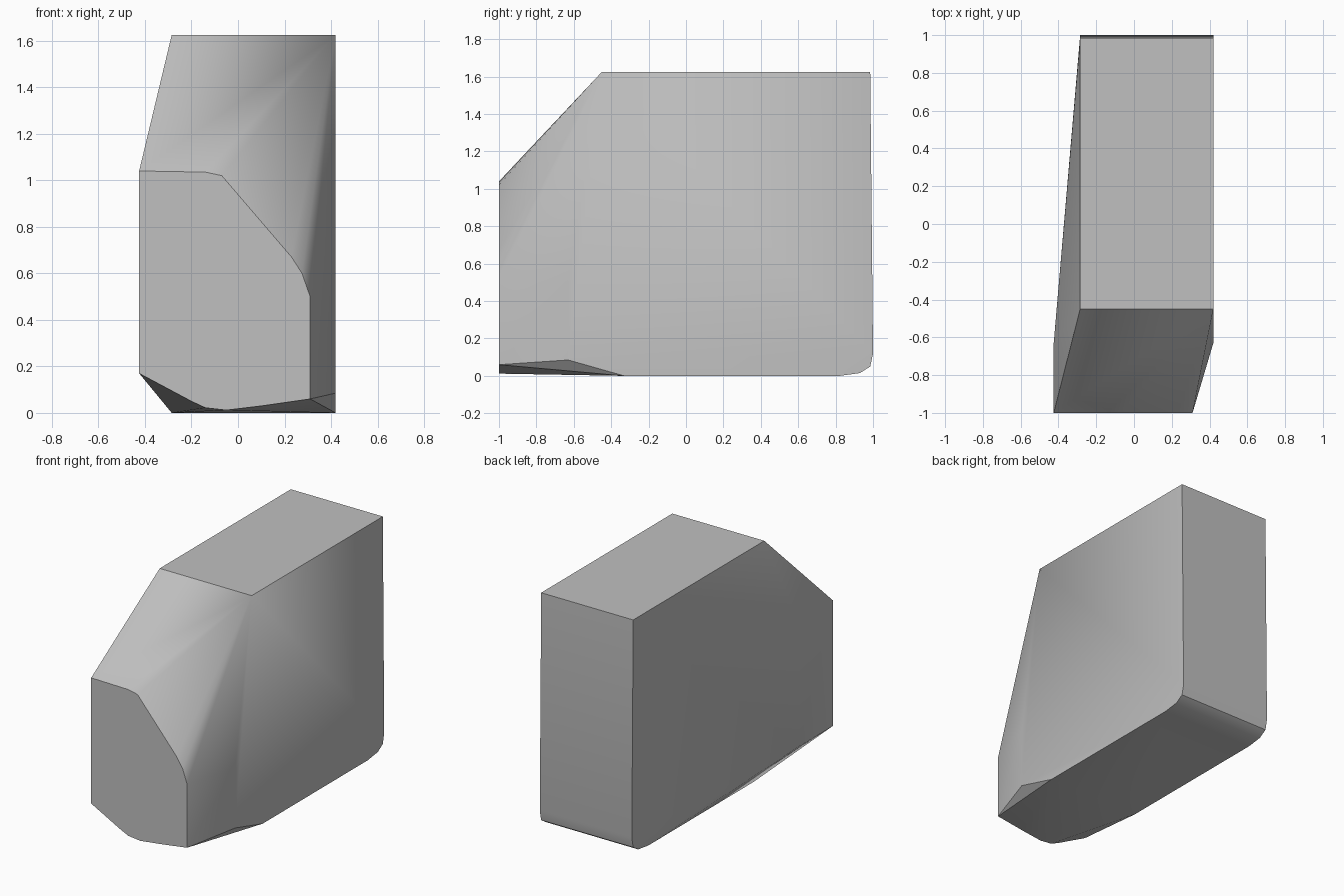
import bpy
import bmesh
import math

if "Cube" in bpy.data.objects:
    bpy.data.objects.remove(bpy.data.objects["Cube"], do_unlink=True)

# Single flat colour
grey = bpy.data.materials.new("plain_grey")
grey.use_nodes = True
colour = (0.53, 0.53, 0.53, 1)
grey.diffuse_color = colour
grey.node_tree.nodes["Principled BSDF"].inputs["Base Color"].default_value = colour

LEFT, RIGHT, BULGE = -0.285, 0.42, -0.425
FRONT, TOP = -1.0, 1.625
SHOULDER = -0.63

# Front face outline as (x, z)
front = [(BULGE, 1.04), (-0.14, 1.035), (-0.07, 1.02), (0.23, 0.67),
         (0.275, 0.6), (0.31, 0.5), (0.31, 0.06), (0.1, 0.03),
         (-0.05, 0.012), (-0.14, 0.022), (-0.2, 0.05), (BULGE, 0.17)]
points = [(x, FRONT, z) for x, z in front]

# Straight rear block profile as (y, z), with a rounded lower back edge
block = [(-0.45, TOP), (0.985, TOP), (1.0, 0.12), (0.985, 0.05),
         (0.93, 0.015), (0.82, 0), (-0.33, 0)]
points += [(x, y, z) for y, z in block for x in (LEFT, RIGHT)]

# Side shoulders where the block starts to taper to the front
points += [(BULGE, SHOULDER, 1.04), (BULGE, SHOULDER, 0.17),
           (RIGHT, SHOULDER, 0.5), (RIGHT, SHOULDER, 0.085)]

# Wrap the outlines into one faceted solid
bm = bmesh.new()
for p in points:
    bm.verts.new(p)
bmesh.ops.convex_hull(bm, input=bm.verts[:])
bmesh.ops.delete(bm, geom=[v for v in bm.verts if not v.link_faces], context='VERTS')
bmesh.ops.dissolve_limit(bm, angle_limit=math.radians(0.5),
                         verts=bm.verts[:], edges=bm.edges[:])
bmesh.ops.recalc_face_normals(bm, faces=bm.faces[:])
mesh = bpy.data.meshes.new("chamfered_block")
bm.to_mesh(mesh)
bm.free()
mesh.materials.append(grey)
body = bpy.data.objects.new("chamfered_block", mesh)
bpy.context.collection.objects.link(body)

# Soft shading across the shallow facets only
bpy.ops.object.select_all(action='DESELECT')
body.select_set(True)
bpy.context.view_layer.objects.active = body
bpy.ops.object.shade_smooth_by_angle(angle=math.radians(30))
